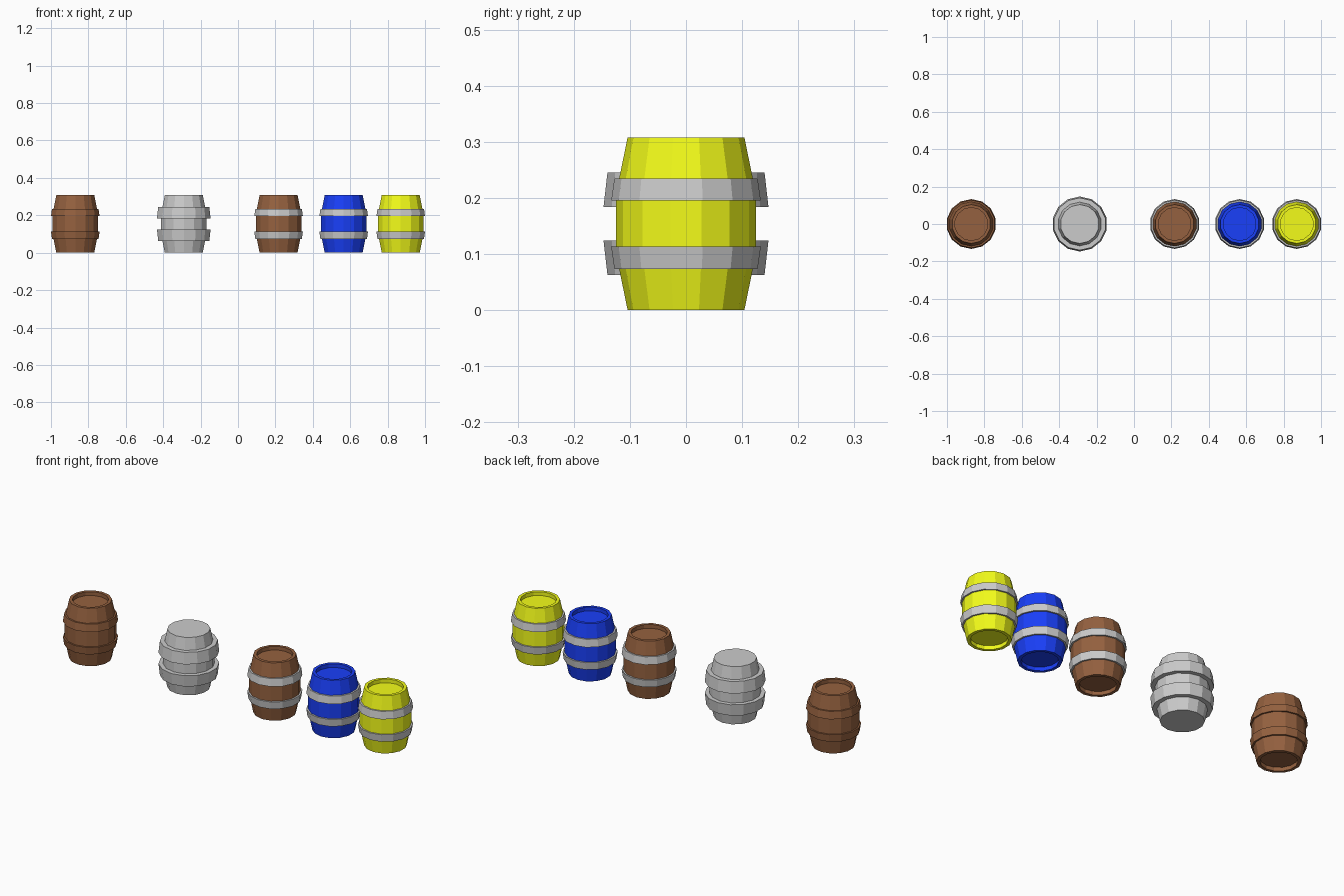
import bpy, bmesh
from math import sin, cos, pi

if "Cube" in bpy.data.objects:
    bpy.data.objects.remove(bpy.data.objects["Cube"])

SIDES = 14
HEIGHT = 0.308


def material(name, rgb):
    m = bpy.data.materials.new(name)
    m.diffuse_color = (*rgb, 1)
    m.use_nodes = True
    m.node_tree.nodes["Principled BSDF"].inputs["Base Color"].default_value = m.diffuse_color
    return m


def lathe(name, profile, x, mat=None, closed=False):
    """Spin an (r, z) profile around a vertical axis at x; r = 0 makes a cap when open."""
    bm = bmesh.new()
    rings = []
    for r, z in profile:
        rings.append([bm.verts.new((r * sin((k) * 2 * pi / SIDES),
                                    r * cos((k) * 2 * pi / SIDES), z))
                      for k in range(SIDES)])
    pairs = list(zip(rings, rings[1:]))
    if closed:
        pairs.append((rings[-1], rings[0]))
    for a, b in pairs:
        for k in range(SIDES):
            j = (k + 1) % SIDES
            bm.faces.new((a[k], a[j], b[j], b[k]))
    if not closed:
        bm.faces.new(rings[0])
        bm.faces.new(rings[-1])
    bmesh.ops.recalc_face_normals(bm, faces=bm.faces)
    me = bpy.data.meshes.new(name)
    bm.to_mesh(me)
    bm.free()
    ob = bpy.data.objects.new(name, me)
    ob.location.x = x
    bpy.context.collection.objects.link(ob)
    if mat:
        me.materials.append(mat)
    return ob


def mirrored(half):
    """Complete a lower half profile with its reflection about mid height."""
    return half + [(r, HEIGHT - z) for r, z in reversed(half)]


def barrel(name, x, body_mat=None, hoop_mat=None, plain=False):
    # bulging staves, with recessed heads unless plain
    half = [(0.104, 0), (0.119, 0.073), (0.125, 0.113)]
    if not plain:
        half = [(0.088, 0.02), (0.088, 0)] + half
    lathe(name + "_body", mirrored(half), x, body_mat)
    # slanted hoops, thicker and wider on the plain barrel
    if plain:
        hoop = [(0.112, 0.063), (0.140, 0.063), (0.147, 0.124), (0.118, 0.124)]
    else:
        hoop = [(0.114, 0.073), (0.1275, 0.073), (0.1333, 0.113), (0.120, 0.113)]
    lathe(name + "_lower_hoop", hoop, x, hoop_mat, closed=True)
    lathe(name + "_upper_hoop", [(r, HEIGHT - z) for r, z in hoop], x, hoop_mat, closed=True)


brown = material("brown wood", (0.30, 0.12, 0.05))
blue = material("blue paint", (0.01, 0.05, 0.95))
yellow = material("yellow paint", (0.90, 0.98, 0.01))

barrel("wooden_barrel", -0.87, brown, brown)
barrel("grey_barrel", -0.29, plain=True)
barrel("hooped_barrel", 0.217, brown)
barrel("blue_barrel", 0.565, blue)
barrel("yellow_barrel", 0.87, yellow)
